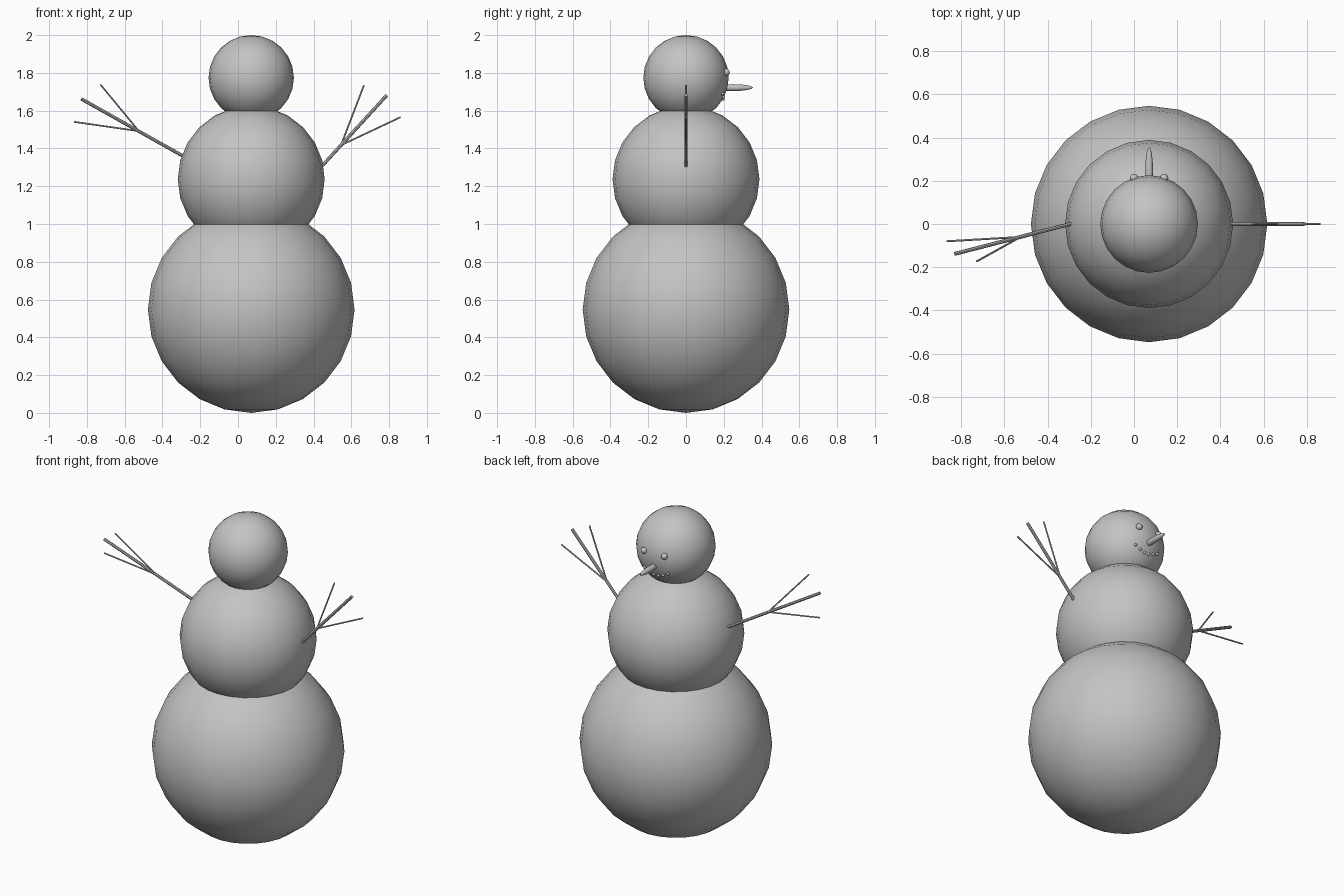
import bpy
import math
from mathutils import Vector

cube = bpy.data.objects.get("Cube")
if cube:
    bpy.data.objects.remove(cube, do_unlink=True)

# One plain grey for everything
grey = bpy.data.materials.new("plain_grey")
grey.use_nodes = True
colour = (0.55, 0.55, 0.55, 1)
grey.diffuse_color = colour
grey.node_tree.nodes["Principled BSDF"].inputs["Base Color"].default_value = colour

CX = 0.07  # centre line of the body


def finish(name):
    obj = bpy.context.object
    obj.name = name
    obj.data.materials.append(grey)
    bpy.ops.object.shade_smooth_by_angle(angle=math.radians(40))
    return obj


def ball(name, centre, radius, segments=24, stretch=1):
    """UV sphere, optionally stretched along y."""
    bpy.ops.mesh.primitive_uv_sphere_add(segments=segments, ring_count=segments // 2,
                                         radius=radius, location=centre)
    bpy.context.object.scale.y = stretch
    return finish(name)


def stick(name, start, end, radius):
    """Thin cylinder between two points."""
    start, end = Vector(start), Vector(end)
    axis = end - start
    bpy.ops.mesh.primitive_cylinder_add(vertices=8, radius=radius, depth=axis.length,
                                        location=(start + end) / 2)
    bpy.context.object.rotation_euler = axis.to_track_quat("Z", "Y").to_euler()
    return finish(name)


# Snow body
ball("lower_body", (CX, 0, 0.547), 0.547)
ball("upper_body", (CX, 0, 1.237), 0.389)
HEAD_Z, HEAD_R = 1.774, 0.226
ball("head", (CX, 0, HEAD_Z), HEAD_R)


def on_head(dx, z):
    """Point on the face side of the head."""
    return (CX + dx, math.sqrt(HEAD_R ** 2 - dx ** 2 - (z - HEAD_Z) ** 2), z)


# Face, turned towards +y
for side, s in (("left", 1), ("right", -1)):
    ball(f"{side}_eye", on_head(0.07 * s, 1.803), 0.019, 16)
    for i, (dx, z) in enumerate(((0.016, 1.662), (0.048, 1.673), (0.08, 1.69))):
        ball(f"{side}_mouth_pebble_{i + 1}", on_head(dx * s, z), 0.009, 12)
ball("nose", (CX, 0.25, 1.722), 0.018, 16, stretch=5.8)


def arm(side, shoulder, fork, tip, twigs):
    """Main stick with two twigs leaving it at the fork."""
    root = Vector(shoulder) + (Vector(shoulder) - Vector(tip)) * 0.06
    stick(f"{side}_arm", root, tip, 0.009)
    for i, twig in enumerate(twigs):
        stick(f"{side}_twig_{i + 1}", fork, twig, 0.0045)


arm("left", (0.448, 0, 1.311), (0.545, 0, 1.417), (0.788, 0, 1.682),
    ((0.667, 0, 1.735), (0.861, 0, 1.566)))
arm("right", (-0.295, 0, 1.362), (-0.525, -0.06, 1.492), (-0.829, -0.138, 1.662),
    ((-0.728, -0.173, 1.738), (-0.868, -0.08, 1.541)))
